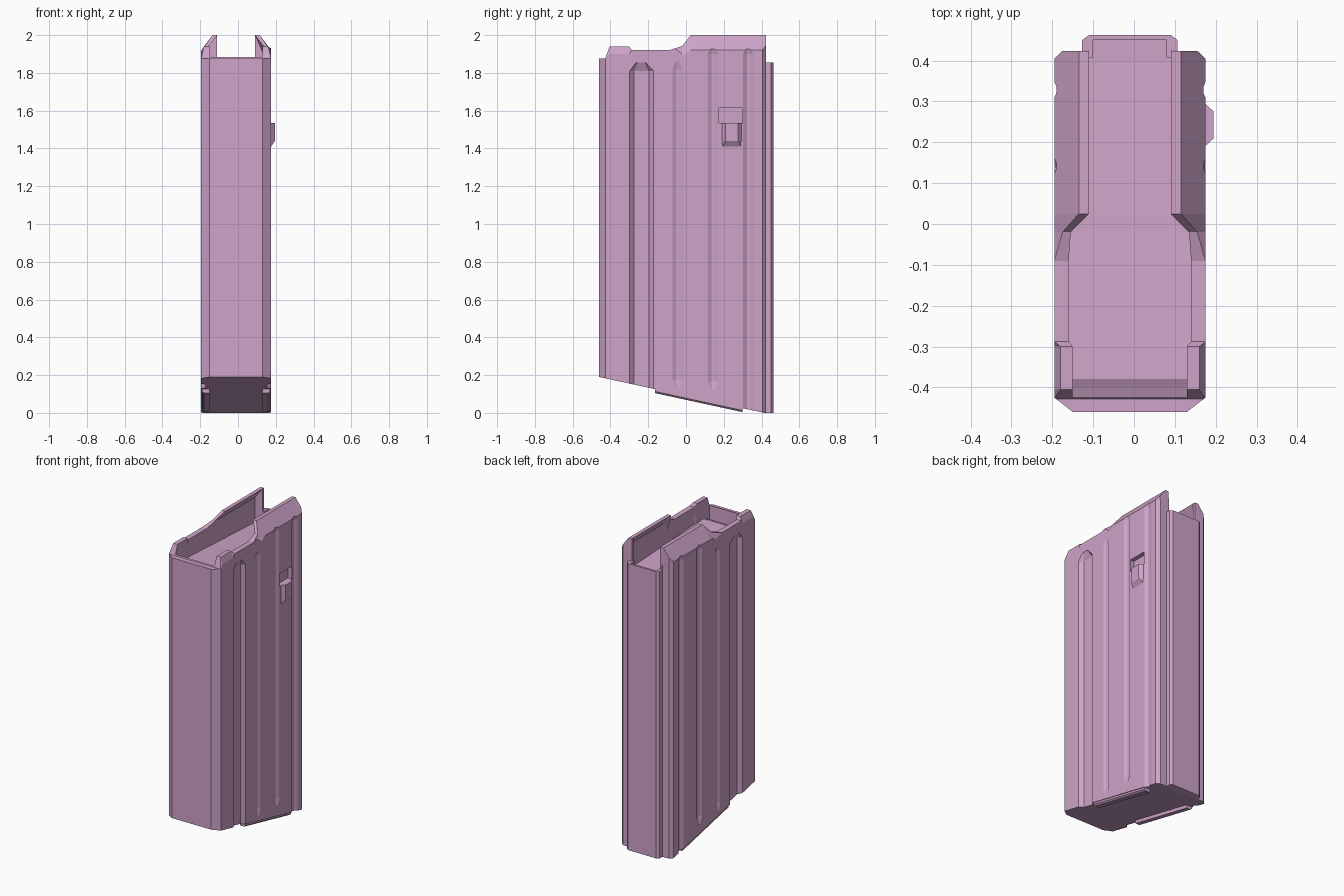
import bpy, bmesh

if "Cube" in bpy.data.objects:
    bpy.data.objects.remove(bpy.data.objects["Cube"])

CX = -0.01        # the box sits slightly left of the catch
W = 0.185         # half width of the box

mat = bpy.data.materials.new("mauve")
mat.diffuse_color = (0.62, 0.37, 0.58, 1)
mat.use_nodes = True
mat.node_tree.nodes["Principled BSDF"].inputs["Base Color"].default_value = mat.diffuse_color


def loft(name, sections):
    """Solid through equal-length rings of 3D points, capped at both ends."""
    bm = bmesh.new()
    rings = [[bm.verts.new((x + CX, y, z)) for x, y, z in s] for s in sections]
    n = len(rings[0])
    for a, b in zip(rings, rings[1:]):
        for i in range(n):
            j = (i + 1) % n
            bm.faces.new((a[i], a[j], b[j], b[i]))
    bm.faces.new(rings[0])
    bm.faces.new(rings[-1])
    bmesh.ops.recalc_face_normals(bm, faces=bm.faces)
    me = bpy.data.meshes.new(name)
    bm.to_mesh(me)
    bm.free()
    me.materials.append(mat)
    ob = bpy.data.objects.new(name, me)
    bpy.context.collection.objects.link(ob)
    return ob


def boolean(target, tool, op='DIFFERENCE'):
    mod = target.modifiers.new("cut", 'BOOLEAN')
    mod.operation, mod.object, mod.solver = op, tool, 'EXACT'
    bpy.context.view_layer.objects.active = target
    bpy.ops.object.modifier_apply(modifier=mod.name)
    bpy.data.objects.remove(tool)


def box(name, x0, x1, y0, y1, z0, z1):
    return loft(name, [[(x0, y0, z), (x1, y0, z), (x1, y1, z), (x0, y1, z)] for z in (z0, z1)])


def ridge(name, side, yc, rings):
    """Trapezoid bar up a side wall; rings are (z, half base, half tip, base x, tip x)."""
    return loft(name, [[(side * xb, yc - h, z), (side * xb, yc + h, z),
                        (side * xt, yc + f, z), (side * xt, yc - f, z)]
                       for z, h, f, xb, xt in rings])


def bottom(y):
    return max(0.0, 0.19 - (y + 0.46) * 0.19 / 0.875)


# Outer shell: half outline mirrored, extruded upwards
half = [(0.14, -0.46), (W, -0.425), (W, 0.405), (0.165, 0.424), (0.117, 0.424),
        (0.117, 0.45), (0.10, 0.463)]
outline = half + [(-x, y) for x, y in reversed(half)]
body = loft("magazine_body", [[(x, y, z) for x, y in outline] for z in (0, 2.2)])

# Side profile of the rim with inward-leaning feed lips:
# y, shoulder z, half outer top, top z, half inner top
rim = [(-0.50, 1.875, W, 1.875, 0.14), (-0.428, 1.875, W, 1.875, 0.14),
       (-0.405, 1.90, 0.17, 1.94, 0.14), (-0.30, 1.90, 0.17, 1.94, 0.14),
       (-0.288, 1.92, W, 1.92, 0.15), (-0.09, 1.92, W, 1.92, 0.15),
       (-0.02, 1.90, 0.165, 1.942, 0.145), (0.025, 1.92, 0.125, 2.0, 0.10),
       (0.4235, 1.92, 0.125, 2.0, 0.10), (0.4245, 1.855, W, 1.855, 0.10),
       (0.50, 1.855, W, 1.855, 0.10)]
env = []
for y, zs, xt, zt, xi in rim:
    ze = zt if xt == W else zs - 0.015 * (zt - zs) / (W - xt)
    env.append([(-0.2, y, -1), (0.2, y, -1), (0.2, y, ze), (xt, y, zt), (-xt, y, zt), (-0.2, y, ze)])
boolean(body, loft("rim_cutter", env), 'INTERSECT')

# Open top with a shallow sloping floor
cavity = [(-0.425, 1.79, 0.14, 1.875, 0.14), (-0.40, 1.80, 0.145, 1.94, 0.14),
          (-0.38, 1.81, 0.15, 1.94, 0.14), (-0.30, 1.806, 0.15, 1.94, 0.14),
          (-0.288, 1.805, 0.155, 1.92, 0.15), (-0.09, 1.795, 0.155, 1.92, 0.15),
          (-0.02, 1.79, 0.155, 1.942, 0.145), (0.025, 1.788, 0.155, 2.0, 0.10),
          (0.408, 1.77, 0.155, 2.0, 0.10)]
rings = []
for y, zf, xf, zt, xi in cavity:
    rings.append([(-xf, y, zf), (xf, y, zf), (xf, y, zt - 0.07), (xi, y, zt), (xi, y, 2.3),
                  (-xi, y, 2.3), (-xi, y, zt), (-xf, y, zt - 0.07)])
boolean(body, loft("cavity_cutter", rings))
boolean(body, box("spine_pocket_cutter", -0.09, 0.09, 0.40, 0.45, 1.77, 2.3))
boolean(body, box("lip_gap_cutter", -0.10, 0.10, 0.40, 0.47, 1.855, 2.3))

# Sloped base
boolean(body, loft("base_cutter", [[(x, -0.6, -0.5), (x, -0.6, 0.2204), (x, 0.415, 0.0), (x, 0.415, -0.5)]
                                   for x in (-0.4, 0.4)]))

# Pressed grooves on both sides: y centre, half width, half floor, depth, low z, high z
grooves = [(-0.235, 0.066, 0.04, 0.022, -0.2, 1.855), (-0.045, 0.031, 0.008, 0.009, 0.13, 1.86),
           (0.143, 0.033, 0.008, 0.011, 0.12, 1.945), (0.33, 0.032, 0.008, 0.012, -0.2, 1.945)]
for side in (-1, 1):
    for yc, h, f, d, z0, z1 in grooves:
        xb, xt = W + 0.003, W - d
        end = (h * 0.5, f * 0.5, xb, W - 0.001)
        boolean(body, ridge("groove_cutter", side, yc, [
            (z0, *end), (z0 + 0.045, h, f, xb, xt), (z1 - 0.045, h, f, xb, xt), (z1, *end)]))

# Catch window and the bulging catch below it
boolean(body, box("window_cutter", 0.158, 0.25, 0.175, 0.30, 1.535, 1.615))
ridge("catch", 1, 0.2425, [(1.41, 0.06, 0.05, 0.165, W), (1.44, 0.065, 0.033, 0.17, 0.205),
                           (1.535, 0.065, 0.033, 0.17, 0.205)])

# Thin guide rails under the base
for side, label in ((-1, "left"), (1, "right")):
    loft(label + "_base_rail", [
        [(side * 0.14, y, bottom(y) + 0.01), (side * 0.18, y, bottom(y) + 0.01),
         (side * 0.18, y, bottom(y) - 0.012), (side * 0.17, y, bottom(y) - 0.021),
         (side * 0.14, y, bottom(y) - 0.021)] for y in (-0.165, 0.30)])
